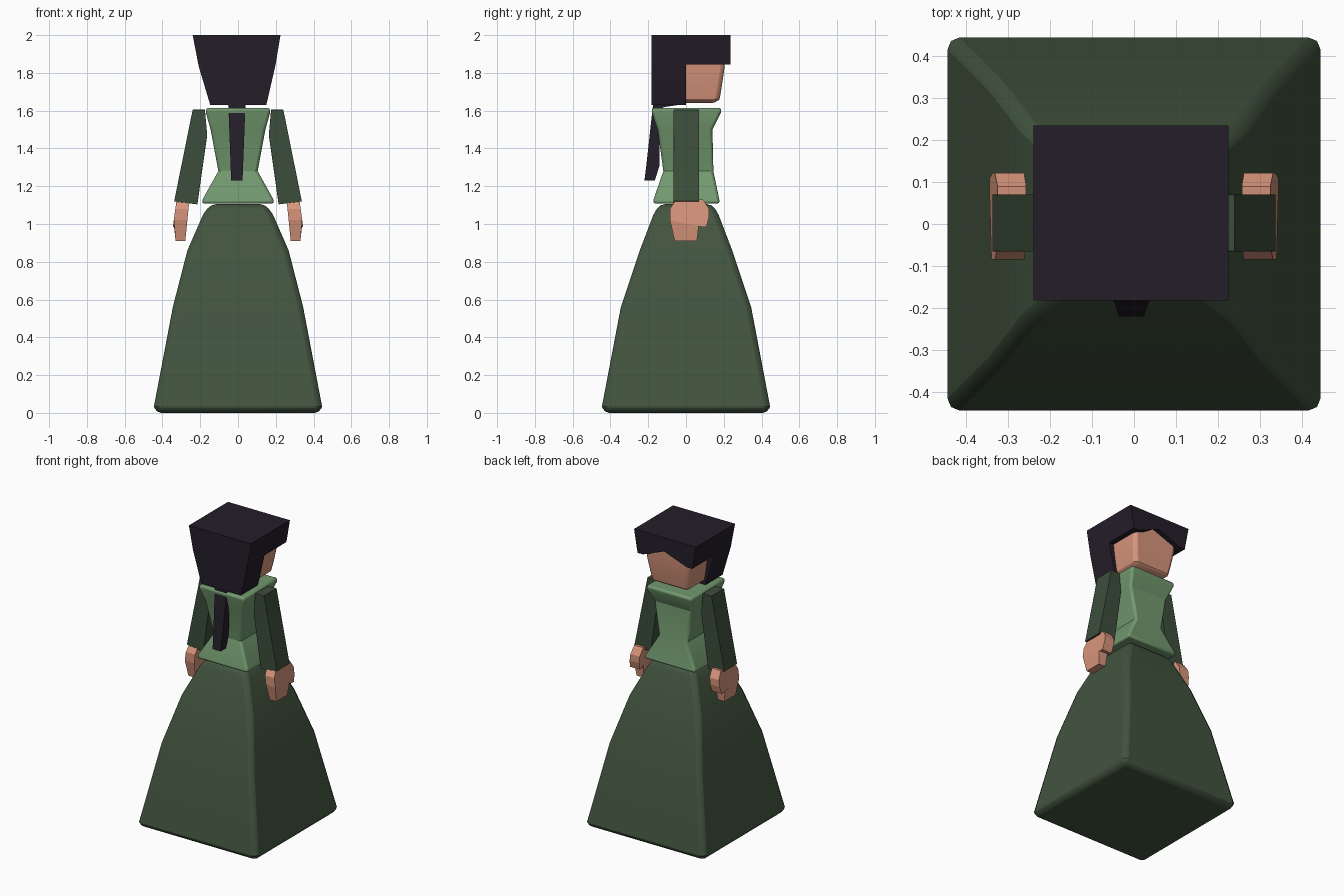
import bpy, bmesh

if "Cube" in bpy.data.objects:
    bpy.data.objects.remove(bpy.data.objects["Cube"])


def material(name, rgb):
    m = bpy.data.materials.new(name)
    m.diffuse_color = (*rgb, 1)
    m.use_nodes = True
    m.node_tree.nodes["Principled BSDF"].inputs["Base Color"].default_value = m.diffuse_color
    return m


SKIRT = material("dark_green", (0.055, 0.09, 0.05))
BODICE = material("light_green", (0.17, 0.32, 0.16))
SLEEVE = material("sleeve_green", (0.045, 0.075, 0.043))
SKIN = material("skin", (0.68, 0.30, 0.20))
HAIR = material("dark_hair", (0.018, 0.013, 0.022))


def finish(bm, name, mat, bevel=0.0, segments=2, mirror=False):
    bmesh.ops.recalc_face_normals(bm, faces=bm.faces)
    me = bpy.data.meshes.new(name)
    bm.to_mesh(me)
    bm.free()
    ob = bpy.data.objects.new(name, me)
    bpy.context.collection.objects.link(ob)
    me.materials.append(mat)
    if mirror:
        ob.modifiers.new("Mirror", "MIRROR")
    if bevel:
        b = ob.modifiers.new("Bevel", "BEVEL")
        b.width, b.segments = bevel, segments
        b.limit_method, b.angle_limit = "ANGLE", 0.7
        bpy.ops.object.select_all(action="DESELECT")
        ob.select_set(True)
        bpy.context.view_layer.objects.active = ob
        bpy.ops.object.shade_smooth_by_angle(angle=0.4)
    return ob


def loft(name, rings, mat, **kw):
    """Stack rectangles given as (z, x0, x1, y0, y1)."""
    bm = bmesh.new()
    loops = [[bm.verts.new(p) for p in
              ((a, c, z), (b, c, z), (b, d, z), (a, d, z))]
             for z, a, b, c, d in rings]
    for lo, hi in zip(loops, loops[1:]):
        for i in range(4):
            j = (i + 1) % 4
            bm.faces.new((lo[i], lo[j], hi[j], hi[i]))
    bm.faces.new(loops[0][::-1])
    bm.faces.new(loops[-1])
    return finish(bm, name, mat, **kw)


def prism(name, profile, place, mat, **kw):
    """Join two copies of a profile; place(u, v, side) gives the position."""
    bm = bmesh.new()
    a, b = ([bm.verts.new(place(u, v, s)) for u, v in profile] for s in (0, 1))
    n = len(profile)
    for i in range(n):
        j = (i + 1) % n
        bm.faces.new((a[i], a[j], b[j], b[i]))
    caps = [bm.faces.new(a[::-1]), bm.faces.new(b)]
    bmesh.ops.triangulate(bm, faces=caps)
    return finish(bm, name, mat, **kw)


def along_y(y0, y1):
    return lambda u, v, s: (u, y1 if s else y0, v)


# Skirt and bodice
loft("skirt", [(z, -x, x, -y, y) for z, x, y in (
    (0.005, 0.435, 0.435), (0.035, 0.445, 0.445), (0.56, 0.345, 0.345),
    (0.86, 0.268, 0.245), (1.05, 0.185, 0.172), (1.105, 0.145, 0.14))],
    SKIRT, bevel=0.028)
bpy.data.objects["skirt"].data.vertices[0].co.z += 0
for v in bpy.data.objects["skirt"].data.vertices[:4]:
    v.co.z = 0
loft("bodice", [(z, -x, x, y0, y1) for z, x, y0, y1 in (
    (1.108, 0.192, -0.175, 0.18), (1.135, 0.185, -0.17, 0.175),
    (1.28, 0.104, -0.12, 0.145), (1.50, 0.145, -0.15, 0.14),
    (1.59, 0.17, -0.18, 0.185), (1.615, 0.17, -0.182, 0.188))],
    BODICE, bevel=0.014)

# Arms
prism("sleeves", [(0.175, 1.605), (0.24, 1.605), (0.268, 1.455), (0.338, 1.12),
                  (0.215, 1.104), (0.163, 1.47)],
      along_y(-0.065, 0.07), SLEEVE, bevel=0.012, mirror=True)


def hand_place(y, z, s):
    t = (1.13 - z) / 0.22
    inner = 0.257 + 0.022 * t
    outer = 0.325 + 0.02 * min(1, t * 1.5) - (0.015 if z < 0.95 else 0)
    return (outer if s else inner, y, z)


prism("hands", [(-0.06, 1.12), (-0.085, 1.08), (-0.085, 1.02), (-0.06, 0.91),
                (0.058, 0.91), (0.07, 1.01), (0.085, 0.985), (0.108, 0.985),
                (0.122, 1.035), (0.122, 1.08), (0.09, 1.13)],
      hand_place, SKIN, mirror=True)

# Head
loft("head", [(z, -x, x, -0.12, y) for z, x, y in (
    (1.64, 0.115, 0.155), (1.662, 0.137, 0.178), (1.72, 0.148, 0.188),
    (1.82, 0.162, 0.203), (1.96, 0.168, 0.206))], SKIN, bevel=0.022)

# Hair: long back, fringe with an arched lower edge, and tail
prism("hair_back", [(-0.24, 2), (-0.208, 1.835), (-0.147, 1.63),
                    (0.15, 1.63), (0.197, 1.835), (0.225, 2)],
      along_y(-0.183, 0), HAIR)
prism("hair_fringe", [(-0.24, 2), (-0.21, 1.845), (-0.17, 1.845), (0.02, 1.915),
                      (0.10, 1.865), (0.16, 1.845), (0.199, 1.845), (0.225, 2)],
      along_y(0, 0.235), HAIR)
loft("hair_tail", [(1.23, -0.037, 0.024, -0.22, -0.165),
                   (1.31, -0.039, 0.027, -0.21, -0.14),
                   (1.52, -0.047, 0.035, -0.187, -0.14),
                   (1.618, -0.051, 0.039, -0.176, -0.12),
                   (1.635, -0.052, 0.04, -0.176, -0.01)], HAIR)
